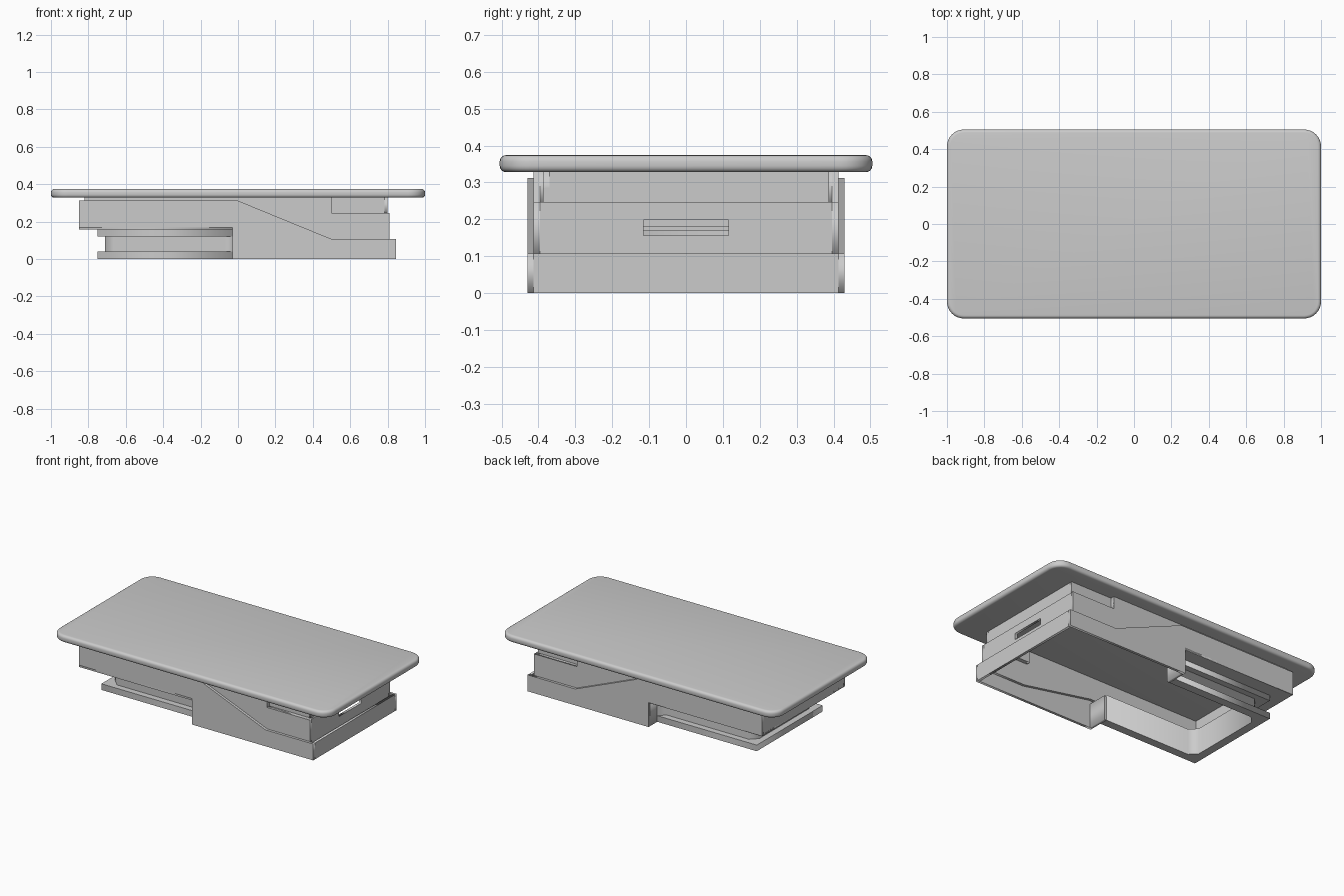
import bpy, bmesh
from math import radians
from mathutils import Matrix

if "Cube" in bpy.data.objects:
    bpy.data.objects.remove(bpy.data.objects["Cube"])

ROT = {"x": Matrix.Rotation(radians(90), 4, "Z") @ Matrix.Rotation(radians(90), 4, "X"),
       "y": Matrix.Rotation(radians(90), 4, "X"),
       "z": Matrix.Identity(4)}


def prism(name, loops, axis, a, b):
    """Extrude 2D loops (first is the outline, others are holes) from a to b along an axis."""
    cu = bpy.data.curves.new(name, "CURVE")
    cu.dimensions = "2D"
    cu.fill_mode = "BOTH"
    cu.extrude = (b - a) / 2
    for pts in loops:
        sp = cu.splines.new("POLY")
        sp.points.add(len(pts) - 1)
        for p, (u, v) in zip(sp.points, pts):
            p.co = (u, v, 0, 1)
        sp.use_cyclic_u = True
    ob = bpy.data.objects.new(name, cu)
    bpy.context.collection.objects.link(ob)
    mid = (a + b) / 2
    ob.matrix_world = Matrix.Translation([mid if c == axis else 0 for c in "xyz"]) @ ROT[axis]
    bpy.ops.object.select_all(action="DESELECT")
    ob.select_set(True)
    bpy.context.view_layer.objects.active = ob
    bpy.ops.object.convert(target="MESH")
    return bpy.context.object


def rect(u0, u1, v0, v1):
    return [(u0, v0), (u1, v0), (u1, v1), (u0, v1)]


def both_sides(name, pts, y0, y1):
    prism(name + "_front", [pts], "y", -y1, -y0)
    prism(name + "_back", [pts], "y", y0, y1)


def u_shape(outer, inner):
    """Outline open towards +x from half-paths listed on the +y side, left to right."""
    half = outer[::-1] + [(x, -y) for x, y in outer]
    return half + [(x, -y) for x, y in inner[::-1]] + inner


# Tabletop: rounded rectangle with softened rim
bm = bmesh.new()
bmesh.ops.create_cube(bm, size=1)
bmesh.ops.scale(bm, vec=(2, 1.01, 0.046), verts=bm.verts)
bmesh.ops.translate(bm, vec=(0, 0, 0.351), verts=bm.verts)
upright = [e for e in bm.edges if abs(e.verts[0].co.z - e.verts[1].co.z) > 0.01]
bmesh.ops.bevel(bm, geom=upright, offset=0.09, segments=8, profile=0.5, affect="EDGES")
rim = [e for e in bm.edges if abs(e.verts[0].co.z - e.verts[1].co.z) < 0.001]
bmesh.ops.bevel(bm, geom=rim, offset=0.017, segments=4, profile=0.5, affect="EDGES")
me = bpy.data.meshes.new("tabletop")
bm.to_mesh(me)
bm.free()
top = bpy.data.objects.new("tabletop", me)
bpy.context.collection.objects.link(top)
bpy.ops.object.select_all(action="DESELECT")
top.select_set(True)
bpy.context.view_layer.objects.active = top
bpy.ops.object.shade_smooth_by_angle(angle=radians(30))

# Outer cladding: stepped, sloping side panels and end walls
both_sides("side_panel", [(-0.85, 0.16), (-0.03, 0.16), (-0.03, 0), (0.845, 0), (0.845, 0.107),
                          (0.5, 0.107), (0, 0.312), (-0.85, 0.312)], 0.413, 0.43)
prism("left_end_wall", [rect(-0.413, 0.413, 0.16, 0.312)], "x", -0.85, -0.833)
prism("right_end_wall", [rect(-0.413, 0.413, 0, 0.107)], "x", 0.828, 0.845)

# Inner body: side liners, ends and the notches below the top
both_sides("liner", [(-0.82, 0.18), (0, 0.18), (0.5, 0.09), (0.81, 0.09), (0.81, 0.247),
                     (0.5, 0.247), (0.5, 0.33), (-0.82, 0.33)], 0.396, 0.413)
prism("liner_left_end", [rect(-0.396, 0.396, 0.18, 0.33)], "x", -0.82, -0.803)
prism("liner_right_end", [rect(-0.396, 0.396, 0.09, 0.247), rect(-0.115, 0.115, 0.156, 0.198)],
      "x", 0.793, 0.81)
prism("notch_end", [rect(-0.387, 0.387, 0.24, 0.33)], "x", 0.783, 0.80)
both_sides("notch_wall", rect(0.483, 0.80, 0.235, 0.33), 0.37, 0.387)
both_sides("notch_step", rect(0.483, 0.5, 0.235, 0.33), 0.387, 0.412)
both_sides("notch_floor", rect(0.483, 0.809, 0.235, 0.247), 0.37, 0.412)

# Lower left U-shaped frame: bottom rail, recessed chamfered wall, top rail, soffit
inner = [(-0.695, 0.24), (-0.65, 0.285), (-0.03, 0.285)]
rail = [(-0.75, 0.34), (-0.03, 0.34)]
wall = [(-0.71, 0.255), (-0.665, 0.30), (-0.07, 0.30), (-0.03, 0.34)]
soffit = [(-0.85, 0.43), (-0.03, 0.43)]
for name, outer, z0, z1 in (("bottom_rail", rail, 0, 0.04), ("frame_wall", wall, 0.04, 0.122),
                            ("top_rail", rail, 0.122, 0.158), ("soffit", soffit, 0.158, 0.17)):
    prism(name, [u_shape(outer, inner)], "z", z0, z1)

# Short return walls joining the frame to the side panels
both_sides("return_wall", rect(-0.03, -0.013, 0, 0.16), 0.285, 0.413)
